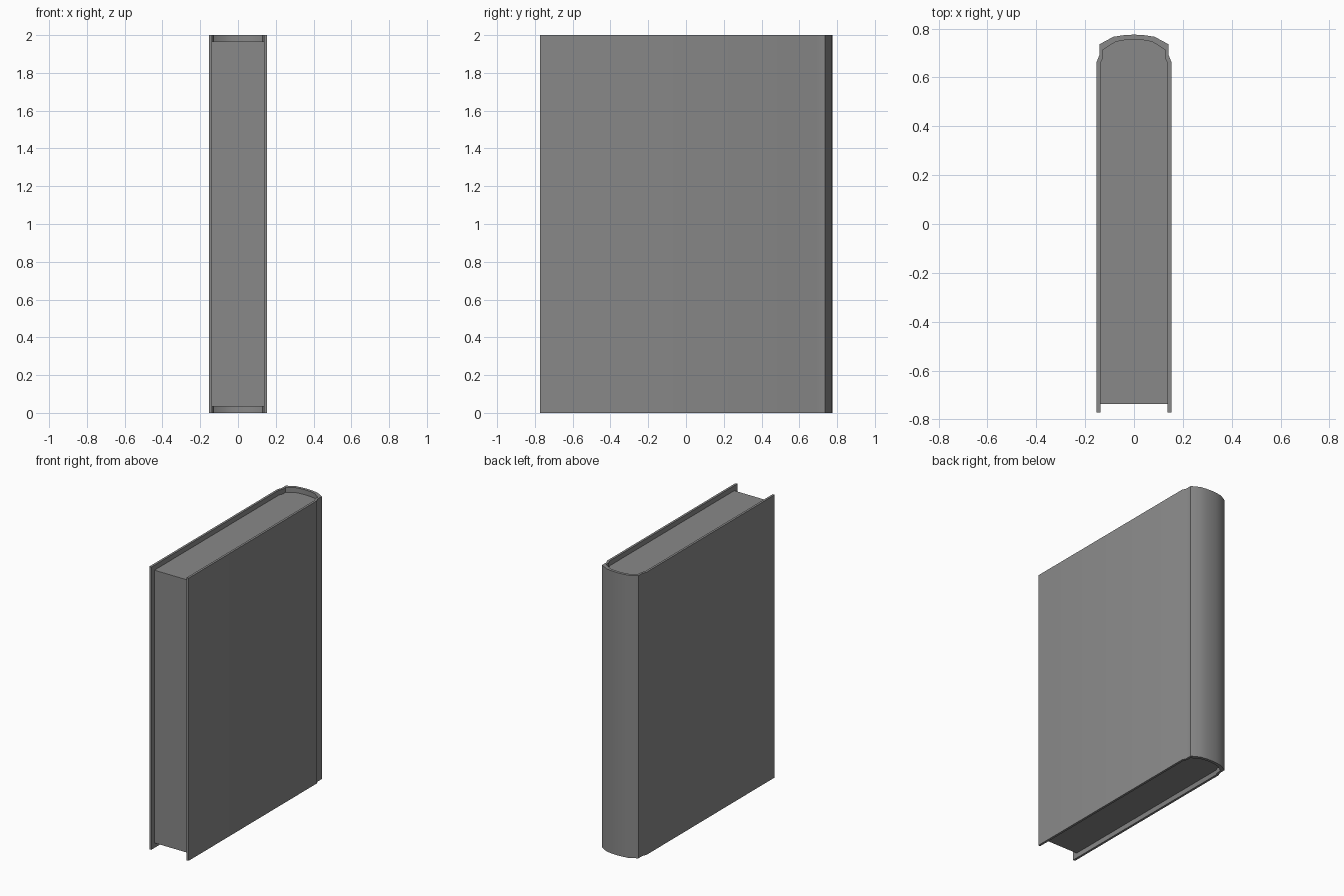
import bpy
import bmesh
import math

cube = bpy.data.objects.get("Cube")
if cube:
    bpy.data.objects.remove(cube, do_unlink=True)

HEIGHT = 2.0
INSET = 0.035  # how far the pages sit inside the cover


def mirrored(half):
    """Complete a half outline that ends on the x = 0 line."""
    return half + [(-x, y) for x, y in reversed(half[:-1])]


def extrude_outline(name, outline, z0, z1, material):
    """Raise a flat outline into a solid with sharp corners and a smooth spine."""
    bm = bmesh.new()
    base = bm.faces.new([bm.verts.new((x, y, z0)) for x, y in outline])
    raised = bmesh.ops.extrude_face_region(bm, geom=[base], use_keep_orig=True)
    top = [v for v in raised["geom"] if isinstance(v, bmesh.types.BMVert)]
    bmesh.ops.translate(bm, verts=top, vec=(0, 0, z1 - z0))
    bmesh.ops.recalc_face_normals(bm, faces=bm.faces)
    mesh = bpy.data.meshes.new(name)
    bm.to_mesh(mesh)
    bm.free()
    mesh.materials.append(material)
    obj = bpy.data.objects.new(name, mesh)
    bpy.context.collection.objects.link(obj)
    bpy.ops.object.select_all(action="DESELECT")
    obj.select_set(True)
    bpy.context.view_layer.objects.active = obj
    bpy.ops.object.shade_smooth_by_angle(angle=math.radians(28))
    return obj


grey = bpy.data.materials.new("plain grey")
grey.use_nodes = True
colour = (0.25, 0.25, 0.25, 1)
grey.diffuse_color = colour
grey.node_tree.nodes["Principled BSDF"].inputs["Base Color"].default_value = colour

# Half outlines from the fore edge, past the hinge groove, to the spine
outer = [(0.154, -0.772), (0.154, 0.661), (0.142, 0.69), (0.142, 0.735),
         (0.085, 0.766), (0.04, 0.773), (0, 0.775)]
inner = [(0.138, -0.772), (0.138, 0.655), (0.126, 0.683), (0.126, 0.713),
         (0.075, 0.746), (0.035, 0.753), (0, 0.755)]

# Cover: two boards and a rounded spine in one wrap
extrude_outline("cover", mirrored(outer) + mirrored(inner)[::-1], 0, HEIGHT, grey)

# Page block, filling the cover and set back at the three open edges
pages = [(inner[0][0], inner[0][1] + INSET)] + inner[1:]
extrude_outline("page_block", mirrored(pages), INSET, HEIGHT - INSET, grey)
